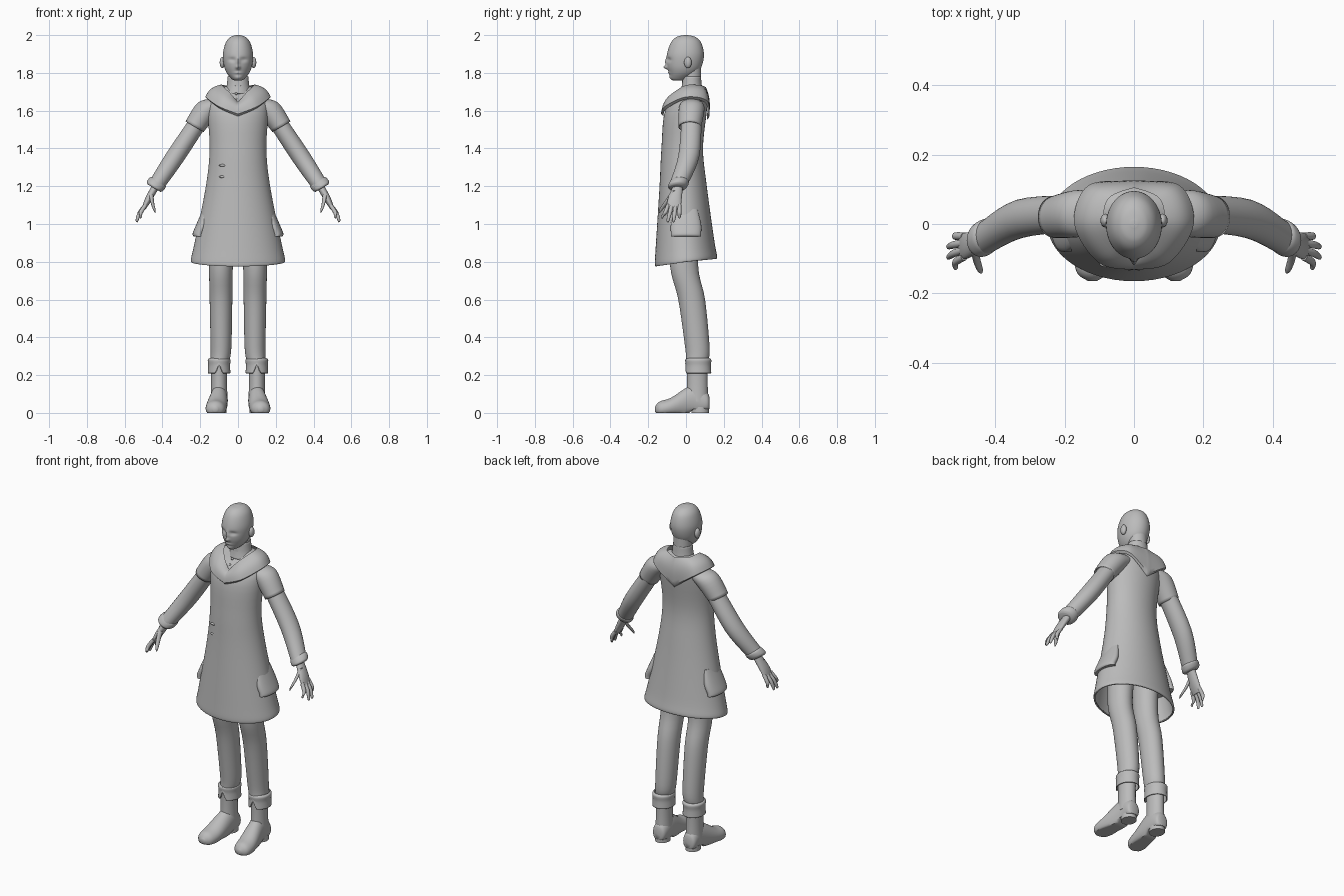
import bpy, bmesh, math
from mathutils import Vector

default_cube = bpy.data.objects.get("Cube")
if default_cube:
    bpy.data.objects.remove(default_cube)

grey = bpy.data.materials.new("plain grey")
grey.use_nodes = True
grey.diffuse_color = (.5, .5, .5, 1)
grey.node_tree.nodes["Principled BSDF"].inputs["Base Color"].default_value = grey.diffuse_color

X, Y, Z = Vector((1, 0, 0)), Vector((0, 1, 0)), Vector((0, 0, 1))
ACROSS_ARM = Vector((.85, 0, .5))


def spline(keys, steps):
    """Smooth samples through a list of equal-length tuples."""
    samples = []
    last = len(keys) - 1
    for i in range(last):
        before, start = keys[max(i - 1, 0)], keys[i]
        end, after = keys[i + 1], keys[min(i + 2, last)]
        for step in range(steps):
            t = step / steps
            ease = t * t * (3 - 2 * t)
            leave, arrive = t * (1 - t) ** 2 / 2, t * t * (t - 1) / 2
            samples.append([b + (c - b) * ease + (c - a) * leave + (d - b) * arrive
                            for a, b, c, d in zip(before, start, end, after)])
    return samples + [list(keys[-1])]


def finish(name, bm, mirror=False, thickness=0):
    """Turn the bmesh into a smooth object with optional mirroring and thickness."""
    bmesh.ops.recalc_face_normals(bm, faces=bm.faces)
    mesh = bpy.data.meshes.new(name)
    bm.to_mesh(mesh)
    bm.free()
    mesh.materials.append(grey)
    obj = bpy.data.objects.new(name, mesh)
    bpy.context.collection.objects.link(obj)
    bpy.ops.object.select_all(action="DESELECT")
    obj.select_set(True)
    bpy.context.view_layer.objects.active = obj
    bpy.ops.object.shade_smooth_by_angle(angle=math.radians(50))
    if mirror:
        obj.modifiers.new("Mirror", "MIRROR")
    if thickness:
        obj.modifiers.new("Thickness", "SOLIDIFY").thickness = thickness


def skin(bm, rings, closed=True, caps=True):
    """Join neighbouring rings of points with quads."""
    rows = [[bm.verts.new(point) for point in ring] for ring in rings]
    count = len(rows[0])
    for low, high in zip(rows, rows[1:]):
        for j in range(count if closed else count - 1):
            k = (j + 1) % count
            bm.faces.new((low[j], low[k], high[k], high[j]))
    if caps:
        bm.faces.new(rows[0])
        bm.faces.new(rows[-1])


def loft(name, keys, u=X, v=Y, ratio=1, seg=32, steps=5, mirror=False, thickness=0, tweak=None):
    """Skin oval rings given as (x, y, z, radius along u, optional radius along v)."""
    rings = []
    for x, y, z, *radii in spline(keys, steps):
        across, along = radii[0], radii[-1] * ratio
        ring = []
        for j in range(seg):
            angle = math.tau * j / seg
            point = Vector((x, y, z)) + u * across * math.cos(angle) + v * along * math.sin(angle)
            if tweak:
                tweak(point)
            ring.append(point)
        rings.append(ring)
    bm = bmesh.new()
    skin(bm, rings, caps=not thickness)
    finish(name, bm, mirror, thickness)


def depth_keys(rows):
    """Turn (z, front y, back y, half width) into ring keys."""
    return [(0, (front + back) / 2, z, half_width, (back - front) / 2)
            for z, front, back, half_width in rows]


def ellipsoid(name, place, size, mirror=False):
    bm = bmesh.new()
    bmesh.ops.create_uvsphere(bm, u_segments=16, v_segments=10, radius=1)
    bmesh.ops.scale(bm, vec=size, verts=bm.verts)
    bmesh.ops.translate(bm, vec=place, verts=bm.verts)
    finish(name, bm, mirror)


# Head, with nose, eye sockets, brows, lips and chin as soft bumps
BUMPS = {"nose_tip": (0, 1.83, .01, .01, .02), "nose_bridge": (0, 1.86, .01, .02, .01),
         "eye": (.03, 1.87, .02, .01, -.01), "lips": (0, 1.8, .02, .005, .005),
         "chin": (0, 1.775, .02, .01, .005)}


def shape_face(point):
    if point.y < -.02:
        for x, z, width, height, depth in BUMPS.values():
            distance = ((abs(point.x) - x) / width) ** 2 + ((point.z - z) / height) ** 2
            point.y -= depth * math.exp(-distance)


loft("head", depth_keys([
    (2, -.01, .01, .01), (1.99, -.05, .05, .04), (1.96, -.08, .08, .065), (1.9, -.1, .095, .08),
    (1.84, -.1, .085, .075), (1.8, -.09, .06, .06), (1.77, -.08, .02, .035), (1.76, -.07, 0, .02)]),
    seg=72, steps=9, tweak=shape_face)
loft("neck", [(0, .03, 1.86, .05), (0, .03, 1.7, .05)])
ellipsoid("ear", (.083, .01, 1.855), (.014, .02, .03), mirror=True)


# Standing collar, notched at the throat
def notch_collar(point):
    if point.y < 0 and point.z > 1.74:
        point.z -= .03 * max(0, 1 - abs(point.x) / .02)


loft("collar", [(0, .03, 1.69, .07), (0, .03, 1.73, .06), (0, .03, 1.78, .055)],
     ratio=.9, seg=48, thickness=.005, tweak=notch_collar)


# Flared coat with a hem that dips at the front
def dip_hem(point):
    fade = min(1, max(0, 3 - 2.5 * point.z))
    point.z += fade * point.y * (.15 if point.y < 0 else .1)


loft("coat", depth_keys([
    (1.73, 0, .08, .06), (1.69, -.03, .11, .14), (1.6, -.11, .11, .16), (1.4, -.13, .09, .15),
    (1.2, -.14, .11, .17), (.9, -.16, .15, .23), (.81, -.165, .165, .25), (.8, -.155, .155, .24)]),
    seg=56, thickness=.005, tweak=dip_hem)

# Hood lying over the shoulders, from throat to nape
inner_edge = [(0, -.08, 1.64), (.04, -.06, 1.69), (.08, 0, 1.73), (.07, .07, 1.73), (0, .1, 1.72)]
outer_edge = [(0, -.13, 1.58), (.1, -.11, 1.62), (.17, 0, 1.67), (.13, .11, 1.65), (0, .12, 1.56)]
rings = []
for inner, outer in zip(spline(inner_edge, 8), spline(outer_edge, 8)):
    inner, outer = Vector(inner), Vector(outer)
    outward = (outer * Vector((1, 1, 0)).x - Z * outer.z).normalized() + Z
    ring = [inner.lerp(outer, k / 8) + outward * .015 * math.sin(math.pi * (k + 1) / 9.5)
            for k in range(9)]
    rings.append(ring + [outer - outward * .01])
bm = bmesh.new()
skin(bm, rings, closed=False, caps=False)
finish("hood", bm, mirror=True)

# Side pockets, coat fasteners and shirt buttons
loft("pocket", [(.165, 0, 1.08, .02, .06), (.185, 0, 1, .035, .08),
                (.205, 0, .95, .035, .08), (.205, 0, .935, .03, .08)], mirror=True)
for z in (1.25, 1.31):
    ellipsoid("fastener", (-.08, -.115, z), (.02, .01, .007))
for step in range(2):
    ellipsoid("shirt_button", (-.01, -.06 + .02 * step, 1.66 + .03 * step), (.007, .007, .007))

# Short coat sleeves over long under-sleeves with cuffs
loft("short_sleeve", [(.09, .03, 1.64, .05), (.16, .03, 1.61, .063), (.23, .02, 1.515, .056)],
     u=ACROSS_ARM, ratio=1.08, mirror=True, thickness=.007)
loft("long_sleeve", [(.19, .03, 1.57, .047), (.33, .015, 1.36, .05), (.43, -.04, 1.21, .043)],
     u=ACROSS_ARM, ratio=1.12, mirror=True)
loft("sleeve_cuff", [(.42, -.035, 1.23, .04), (.425, -.035, 1.22, .05),
                     (.44, -.045, 1.2, .05), (.445, -.05, 1.19, .04)], u=ACROSS_ARM, mirror=True)

# Hands, the fingers fanned out from the knuckles
loft("palm", [(.43, -.04, 1.21, .02, .025), (.475, -.06, 1.13, .018, .037),
              (.5, -.065, 1.08, .01, .037)], u=ACROSS_ARM, mirror=True)
for i, name in enumerate(("index", "middle", "ring", "little")):
    base_y, tip_y = -.095 + .02 * i, -.125 + .03 * i
    curl = .02 if name in ("index", "little") else 0
    loft(name + "_finger", [
        (.49, base_y, 1.1, .011), (.52 - curl / 4, (base_y + tip_y) / 2, 1.06, .011),
        (.535 - curl, tip_y, 1.02 + curl, .008), (.537 - curl, tip_y, 1.01 + curl, .003)],
        u=ACROSS_ARM, seg=12, mirror=True)
loft("thumb", [(.46, -.065, 1.17, .014), (.455, -.1, 1.12, .013),
               (.445, -.13, 1.08, .01), (.44, -.14, 1.06, .003)], u=ACROSS_ARM, seg=12, mirror=True)

# Trousers
loft("trouser_leg", [(.08, 0, 1.05, .07), (.09, -.01, .78, .063), (.09, .03, .6, .06),
                     (.09, .06, .35, .055), (.095, .06, .28, .05)], ratio=1.18, mirror=True)


# Turned-up cuffs, split at the front
def split_cuff(point):
    if point.y < .04 and point.z < .25:
        point.z += .05 * max(0, 1 - abs(point.x - .1) / .02)


loft("trouser_cuff", [(.1, .065, .29, .05), (.1, .065, .28, .06), (.1, .065, .25, .058), (.1, .065, .21, .06)],
     ratio=1.15, seg=48, mirror=True, thickness=.005, tweak=split_cuff)


# Boots with a raised arch and a heel block
def flatten_sole(point):
    point.z = max(point.z, .02 if point.y > .02 else 0)


loft("boot_shaft", [(.1, .06, .28, .043), (.1, .06, .16, .042), (.1, .06, .06, .045)],
     ratio=1.3, mirror=True)
loft("boot_foot", [(.1, .125, .05, .02, .03), (.1, .11, .055, .04, .055), (.1, .04, .065, .046, .085),
                   (.115, -.08, .03, .055, .05), (.12, -.14, .02, .045, .04), (.12, -.165, .02, .012, .012)],
     v=Z, mirror=True, tweak=flatten_sole)
loft("boot_heel", [(.1, .075, .03, .04), (.1, .075, 0, .04)], ratio=1.15, mirror=True)
